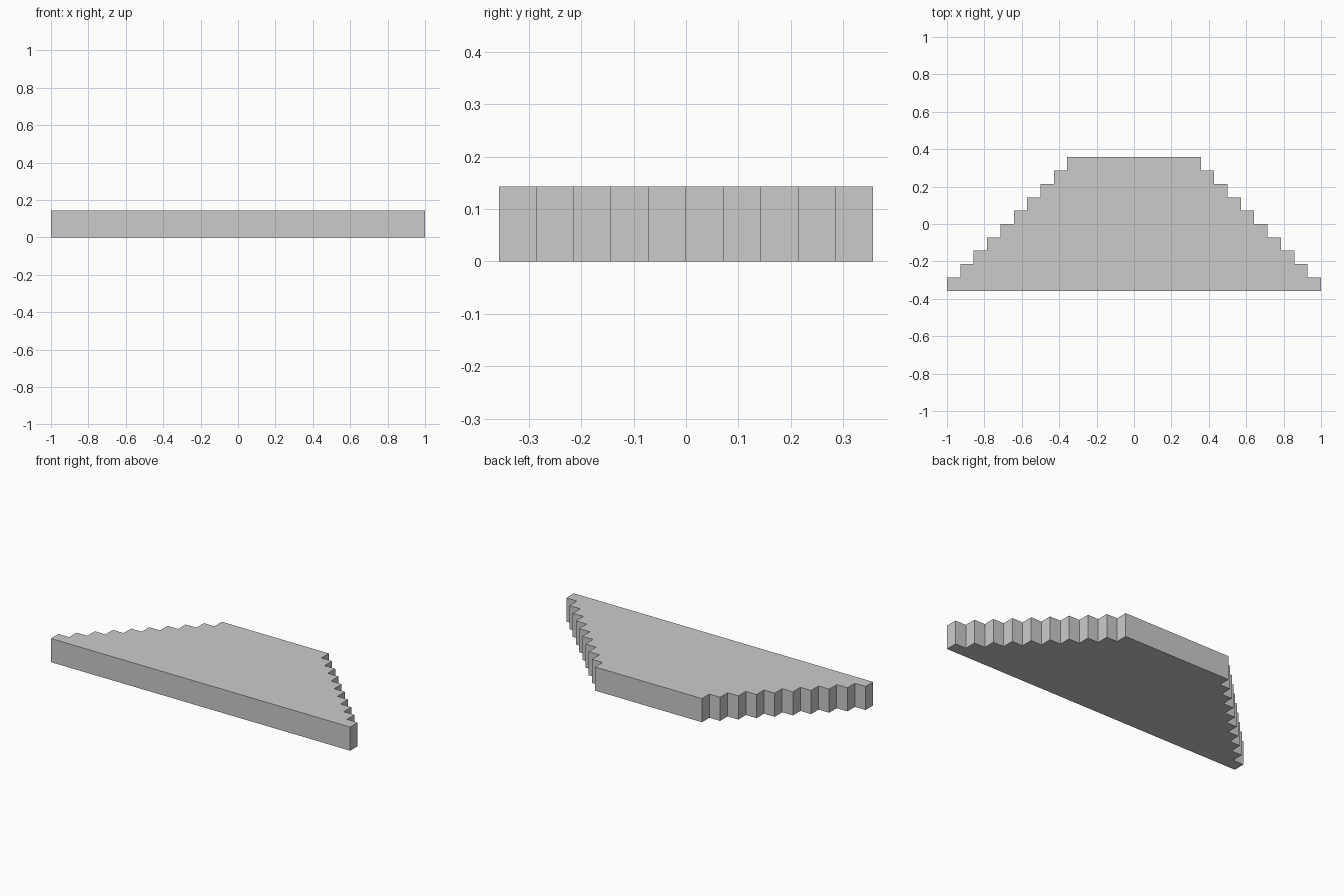
import bpy, bmesh

if "Cube" in bpy.data.objects:
    bpy.data.objects.remove(bpy.data.objects["Cube"])

U = 1 / 14          # one step (2 units = 28 steps)
ROWS = 10           # stepped rows from front to back
HEIGHT = 2 * U

# Right-hand staircase profile, each row one step narrower than the last
right = []
for i in range(ROWS):
    half = (14 - i) * U
    right += [(half, (i - 5) * U), (half, (i - 4) * U)]

# Mirror to the left side to close the outline
outline = right + [(-x, y) for x, y in reversed(right)]

# Extrude the outline into a flat slab
bm = bmesh.new()
base = bm.faces.new([bm.verts.new((x, y, 0)) for x, y in outline])
ext = bmesh.ops.extrude_face_region(bm, geom=[base], use_keep_orig=True)
top = [v for v in ext["geom"] if isinstance(v, bmesh.types.BMVert)]
bmesh.ops.translate(bm, verts=top, vec=(0, 0, HEIGHT))
bmesh.ops.recalc_face_normals(bm, faces=bm.faces)

mesh = bpy.data.meshes.new("stepped_slab")
bm.to_mesh(mesh)
bm.free()
bpy.context.collection.objects.link(bpy.data.objects.new("stepped_slab", mesh))
